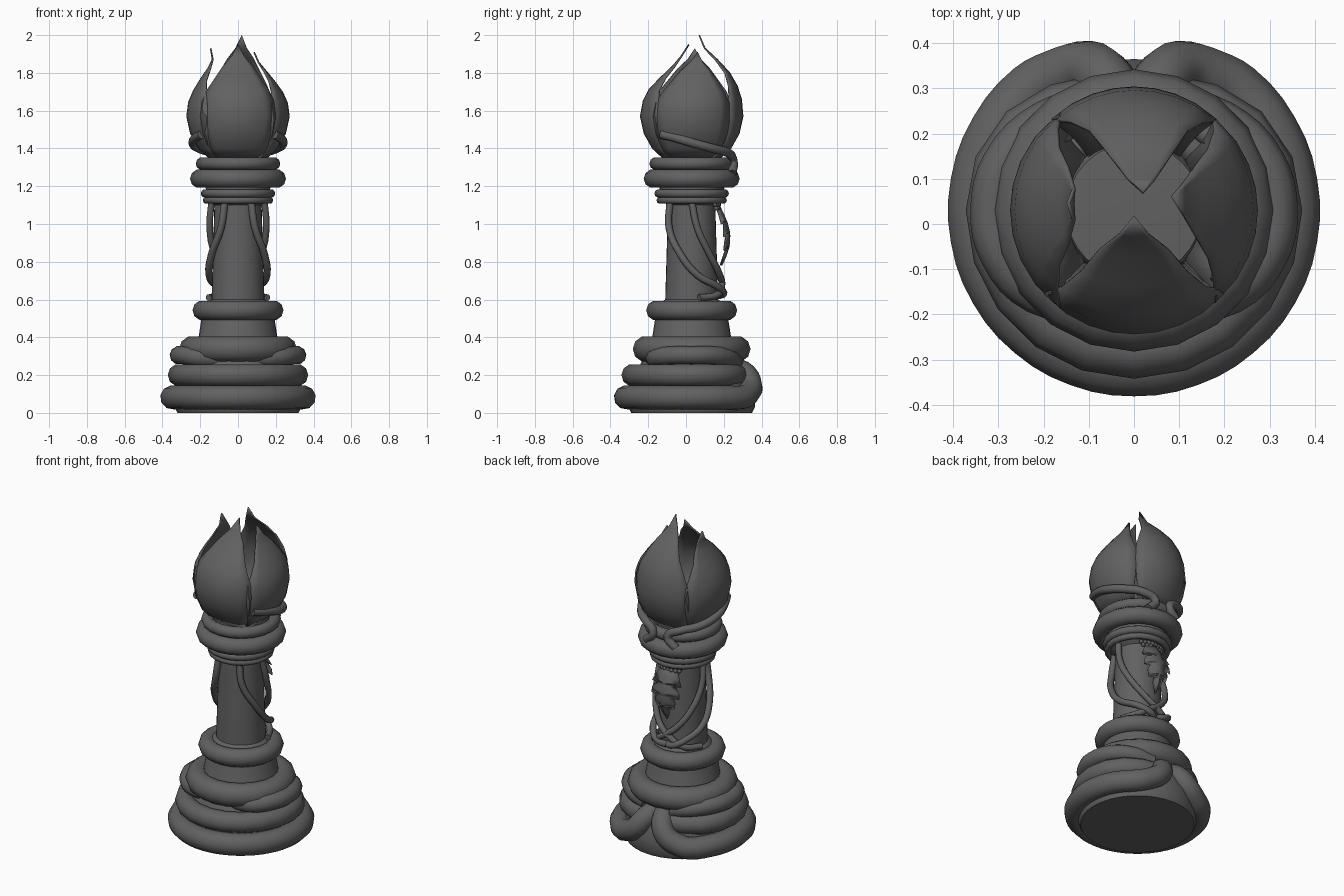
import bpy, bmesh, math
from mathutils import Vector, Matrix

if "Cube" in bpy.data.objects:
    bpy.data.objects.remove(bpy.data.objects["Cube"])

CY = 0.03  # the piece's axis sits slightly behind the origin
mat = bpy.data.materials.new("dark_grey")
mat.diffuse_color = (0.12, 0.12, 0.12, 1)
mat.use_nodes = True
mat.node_tree.nodes["Principled BSDF"].inputs["Base Color"].default_value = mat.diffuse_color


def add_mesh(name, bm, smooth=40):
    me = bpy.data.meshes.new(name)
    bmesh.ops.recalc_face_normals(bm, faces=bm.faces)
    bm.to_mesh(me)
    bm.free()
    ob = bpy.data.objects.new(name, me)
    bpy.context.collection.objects.link(ob)
    me.materials.append(mat)
    select(ob)
    if smooth:
        bpy.ops.object.shade_smooth_by_angle(angle=math.radians(smooth))
    return ob


def select(ob):
    bpy.ops.object.select_all(action='DESELECT')
    ob.select_set(True)
    bpy.context.view_layer.objects.active = ob


def tube(name, pts, radius, cyclic=False, steps=4):
    """Round tube through points, converted to a mesh."""
    cu = bpy.data.curves.new(name, 'CURVE')
    cu.dimensions = '3D'
    cu.bevel_depth = radius
    cu.bevel_resolution = 3
    cu.use_fill_caps = True
    cu.resolution_u = steps
    sp = cu.splines.new('BEZIER' if steps > 1 else 'POLY')
    target = sp.bezier_points if steps > 1 else sp.points
    target.add(len(pts) - 1)
    for p, co in zip(target, pts):
        if steps > 1:
            p.co = co
            p.handle_left_type = p.handle_right_type = 'AUTO'
        else:
            p.co = (*co, 1)
    sp.use_cyclic_u = cyclic
    ob = bpy.data.objects.new(name, cu)
    bpy.context.collection.objects.link(ob)
    cu.materials.append(mat)
    select(ob)
    bpy.ops.object.convert(target='MESH')


def polar(r, deg, z):
    """deg measured from the front, positive towards +x."""
    a = math.radians(deg)
    return (r * math.sin(a), CY - r * math.cos(a), z)


def ring(name, R, r, z, back=0.0, n=20):
    """Closed ring, optionally pulled in at the back."""
    pts = []
    for i in range(n):
        d = 360 * i / n
        pull = back * max(0, -math.cos(math.radians(d))) ** 3
        pts.append(polar(R - pull, d, z))
    tube(name, pts, r, True, 1)


def mirrored(name, pts, r):
    for side, s in (("right", 1), ("left", -1)):
        tube(f"{name}_{side}", [(s * x, y, z) for x, y, z in pts], r)


# Turned core: foot, cone, column and neck
profile = [(0, 0), (.32, 0), (.335, .03), (.335, .10), (.30, .20), (.25, .30), (.212, .38),
           (.19, .52), (.17, .58), (.14, .60), (.125, 1.10), (.165, 1.13), (.18, 1.28),
           (.15, 1.36), (0, 1.37)]
bm = bmesh.new()
vs = [bm.verts.new((r, 0, z)) for r, z in profile]
es = [bm.edges.new(p) for p in zip(vs, vs[1:])]
bmesh.ops.spin(bm, geom=vs + es, axis=(0, 0, 1), cent=(0, 0, 0), angle=math.tau, steps=32)
bmesh.ops.remove_doubles(bm, verts=bm.verts, dist=1e-4)
bmesh.ops.translate(bm, verts=bm.verts, vec=(0, CY, 0))
add_mesh("core", bm)

# Lowest vine: runs round the front, both ends climb and tuck in at the back
end = [(.17, .325, .10), (.105, .342, .14), (.06, .315, .20), (.03, .25, .235)]
front = [polar(.348, d, .082) for d in range(-140, 141, 20)]
tube("foot_vine", [(-x, y, z) for x, y, z in reversed(end)] + front + end, .064, steps=3)

# Stacked rings
for name, R, r, z, back in (("foot_ring", .312, .060, .20, .07),
                            ("skirt_ring", .243, .069, .338, 0),
                            ("column_base_ring", .188, .053, .543, 0),
                            ("neck_ring_low", .168, .018, 1.125, 0),
                            ("neck_ring_mid", .174, .023, 1.162, 0),
                            ("collar_ring", .204, .050, 1.24, 0),
                            ("collar_ring_top", .190, .034, 1.32, 0)):
    ring(name, R, r, z, back)

# Crescent vines bulging under the skirt ring at both sides
mirrored("skirt_vine", [polar(r, d, z) for d, r, z in (
    (25, .22, .29), (50, .28, .295), (72, .308, .305), (90, .313, .305),
    (110, .305, .305), (135, .275, .29), (160, .24, .27))], .049)

# Thin vines on the column, crossing at the back
mirrored("column_vine_outer", [(.07, -.085, 1.12), (.09, -.09, .98), (.14, -.03, .84),
                               (.153, .06, .73), (.11, .165, .67), (.05, .20, .635),
                               (-.01, .175, .62)], .019)
mirrored("column_vine_inner", [(.14, .03, 1.12), (.15, .06, .98), (.125, .12, .85),
                               (.06, .175, .74), (-.03, .19, .67), (-.10, .165, .625),
                               (-.155, .07, .61)], .018)

# Vines rising from the collar round the bud
mirrored("bud_vine", [(.19, -.13, 1.475), (.225, -.05, 1.455), (.238, .05, 1.425),
                      (.195, .16, 1.395), (.12, .225, 1.375), (.05, .25, 1.33),
                      (.10, .245, 1.27)], .024)

# Bud petals: rows are (height, half width); each petal has its own radius profile
HEIGHTS = [1.34, 1.40, 1.48, 1.57, 1.66, 1.73, 1.80, 1.87, 1.93, 2.0]
WIDTHS = [.12, .165, .20, .215, .205, .175, .13, .085, .035, .0]
LOW = [.14, .205, .25, .27]


def petal(name, turn, upper, top, wscale, lean):
    bm = bmesh.new()
    rows, n, R = [], 8, .265
    for i, (z, w) in enumerate(zip(HEIGHTS, WIDTHS)):
        r = (LOW + upper)[i]
        if z > 1.57:
            z = 1.57 + (z - 1.57) * (top - 1.57) / .43
        t = max(0, (z - 1.6) / .4)
        row = []
        for j in range(n + 1):
            u = (2 * j / n - 1) * w * wscale
            row.append(bm.verts.new((u + lean * t, -(r - R + math.sqrt(R * R - u * u)), z)))
        rows.append(row)
    for a, b in zip(rows, rows[1:]):
        for j in range(n):
            bm.faces.new((a[j], a[j + 1], b[j + 1], b[j]))
    bmesh.ops.remove_doubles(bm, verts=bm.verts, dist=1e-5)
    bmesh.ops.transform(bm, verts=bm.verts, matrix=Matrix.Translation((0, CY, 0))
                        @ Matrix.Rotation(math.radians(turn), 4, 'Z'))
    ob = add_mesh(name, bm, 50)
    mod = ob.modifiers.new("thickness", 'SOLIDIFY')
    mod.thickness = .008
    mod.offset = 0


petal("petal_front", 0, [.255, .225, .165, .10, .055, .015], 1.95, .92, 0)
petal("petal_right", 90, [.26, .235, .195, .15, .11, .085], 1.91, .94, .04)
petal("petal_back", 180, [.262, .24, .20, .135, .07, .04], 2.0, .84, -.02)
petal("petal_left", 270, [.26, .235, .20, .16, .135, .145], 1.93, 1.0, -.02)

# Serrated hanging leaf at the back of the column
bm = bmesh.new()
outline = [(1.09, .05), (1.05, .075), (1.0, .10), (1.01, .06), (.965, .092), (.93, .095),
           (.95, .055), (.90, .072), (.86, .06), (.88, .035), (.83, .03), (.78, .0)]
for s in (1, -1):
    spine, edge = [], []
    for z, w in outline:
        t = (1.09 - z) / .31
        y = .165 + .062 * math.sin(math.pi * min(1, t * .85 + .05))
        spine.append(bm.verts.new((0, y + .008, z)))
        edge.append(bm.verts.new((s * w, y - w * .25, z)))
    for i in range(len(outline) - 1):
        bm.faces.new((spine[i], spine[i + 1], edge[i + 1], edge[i]))
bmesh.ops.remove_doubles(bm, verts=bm.verts, dist=1e-5)
leaf = add_mesh("back_leaf", bm)
leaf.modifiers.new("thickness", 'SOLIDIFY').thickness = .006

# Row of beads above the leaf
bm = bmesh.new()
for row, (z, n) in enumerate(((1.103, 8), (1.083, 7))):
    for i in range(n):
        p = polar(.145, 180 + (i - (n - 1) / 2) * 9, z)
        bmesh.ops.create_icosphere(bm, subdivisions=2, radius=.012, matrix=Matrix.Translation(p))
add_mesh("leaf_beads", bm, 60)
